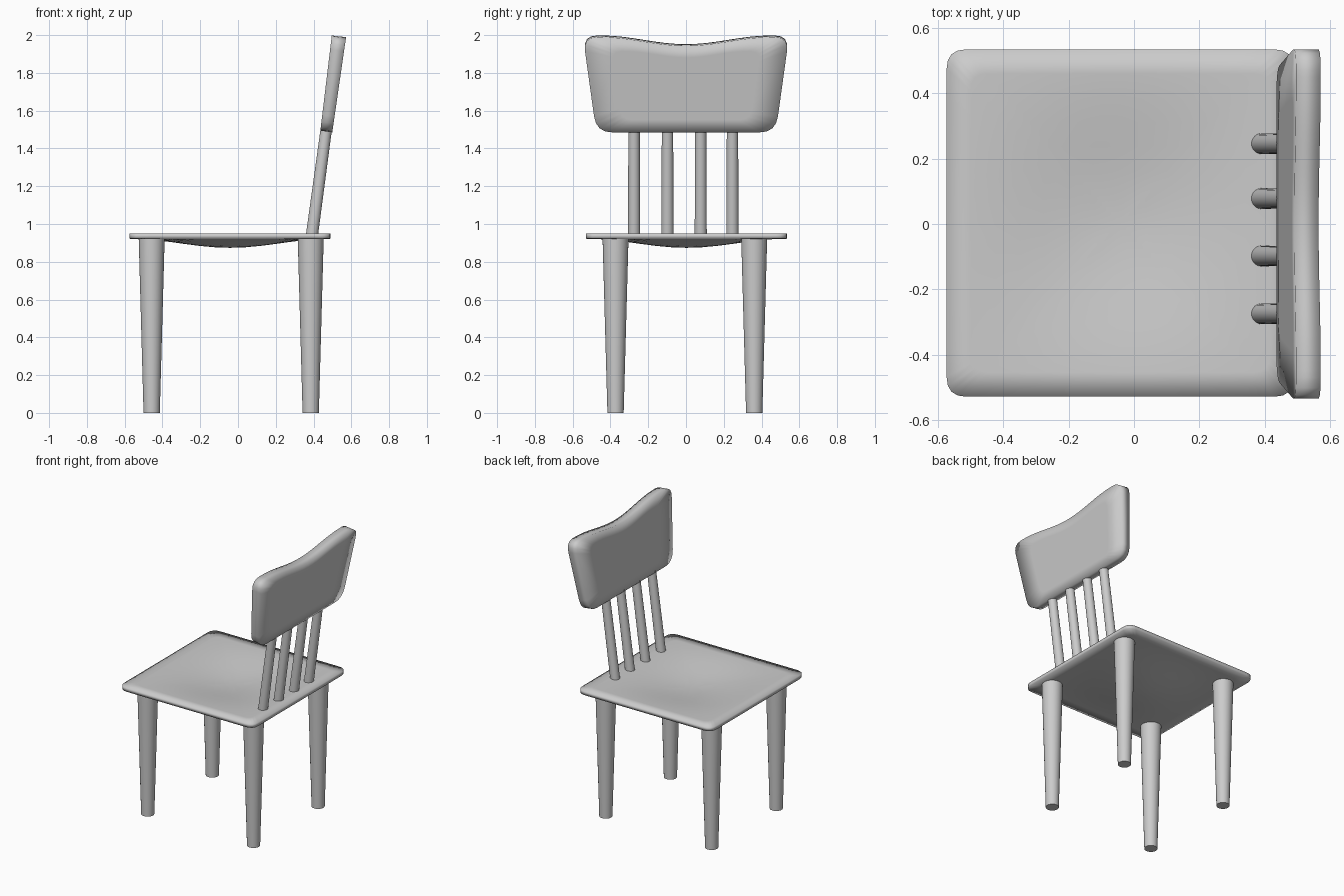
import bpy, bmesh, math
from mathutils import Vector

cube = bpy.data.objects.get("Cube")
if cube:
    bpy.data.objects.remove(cube, do_unlink=True)

grey = bpy.data.materials.new("plain grey")
grey.use_nodes = True
colour = (0.6, 0.6, 0.6, 1)
grey.diffuse_color = colour
grey.node_tree.nodes["Principled BSDF"].inputs["Base Color"].default_value = colour


def finish(name, bm, sharp_angle=None):
    bmesh.ops.recalc_face_normals(bm, faces=bm.faces)
    mesh = bpy.data.meshes.new(name)
    bm.to_mesh(mesh)
    bm.free()
    mesh.materials.append(grey)
    obj = bpy.data.objects.new(name, mesh)
    bpy.context.collection.objects.link(obj)
    bpy.ops.object.select_all(action='DESELECT')
    obj.select_set(True)
    bpy.context.view_layer.objects.active = obj
    if sharp_angle is None:
        bpy.ops.object.shade_smooth()
    else:
        bpy.ops.object.shade_smooth_by_angle(angle=sharp_angle)


def rounded(corners, cuts=1, steps=4):
    """Outline through (x, y, radius) corners, with long edges cut."""
    out = []
    pts = [Vector(c[:2]) for c in corners]
    for i, p in enumerate(pts):
        r = corners[i][2]
        a = p + (pts[i - 1] - p).normalized() * r
        nxt = pts[(i + 1) % len(pts)]
        b = p + (nxt - p).normalized() * r
        if r:
            for k in range(steps + 1):
                t = k / steps
                out.append(a * (1 - t) ** 2 + p * 2 * t * (1 - t) + b * t * t)
        else:
            out.append(p)
        end = nxt + (p - nxt).normalized() * corners[(i + 1) % len(pts)][2]
        out += [b.lerp(end, k / cuts) for k in range(1, cuts)]
    return out


def slab(name, outline, centre, scales, near, far):
    """Closed slab: concentric rings on two surfaces joined by a rim."""
    bm = bmesh.new()
    n = len(outline)
    rims = []
    for surface in (near, far):
        rings = [[bm.verts.new(surface(*(centre + (p - centre) * s)))
                  for p in outline] for s in scales]
        for a, b in zip(rings, rings[1:]):
            for i in range(n):
                j = (i + 1) % n
                bm.faces.new((a[i], a[j], b[j], b[i]))
        mid = bm.verts.new(surface(*centre))
        for i in range(n):
            bm.faces.new((rings[-1][i], rings[-1][(i + 1) % n], mid))
        rims.append(rings[0])
    for i in range(n):
        j = (i + 1) % n
        bm.faces.new((rims[0][i], rims[0][j], rims[1][j], rims[1][i]))
    finish(name, bm)


def rod(name, start, end, r1, r2):
    start, end = Vector(start), Vector(end)
    bm = bmesh.new()
    bmesh.ops.create_cone(bm, cap_ends=True, segments=32, radius1=r1, radius2=r2,
                          depth=(end - start).length)
    turn = (end - start).to_track_quat('Z', 'Y').to_matrix().to_4x4()
    bmesh.ops.transform(bm, matrix=turn, verts=bm.verts)
    bmesh.ops.translate(bm, vec=(start + end) / 2, verts=bm.verts)
    finish(name, bm, math.radians(40))


# Dished seat
SEAT = Vector((-0.042, 0.003))
HALF = 0.532


def dip(x, y):
    u, v = (x - SEAT.x) / HALF, (y - SEAT.y) / HALF
    return 0.048 * (math.cos(u * math.pi / 2) * math.cos(v * math.pi / 2)) ** 2


seat_corners = [(SEAT.x + a * HALF, SEAT.y + b * HALF, 0.06)
                for a, b in ((-1, -1), (1, -1), (1, 1), (-1, 1))]
slab("seat", rounded(seat_corners, cuts=10), SEAT,
     (1, 0.86, 0.72, 0.58, 0.44, 0.3, 0.15),
     lambda x, y: (x, y, 0.95 - dip(x, y)),
     lambda x, y: (x, y, 0.922 - dip(x, y)))

# Leaning backrest with a hollowed top edge
top_edge = []
for k in range(-8, 9):
    t = k / 8
    top_edge.append((0.45 * t, 1.952 + 0.046 * math.sin(t * math.pi / 2) ** 2, 0))
back_corners = ([(-0.545, 1.998, 0.075)] + top_edge +
                [(0.545, 1.998, 0.075), (0.475, 1.494, 0.085), (-0.475, 1.494, 0.085)])
slab("backrest", rounded(back_corners), Vector((0, 1.73)), (1, 0.72),
     lambda y, z: (0.436 + 0.12 * (z - 1.494), y, z),
     lambda y, z: (0.499 + 0.145 * (z - 1.494), y, z - 0.009))

# Back spindles
for i, y in enumerate((-0.275, -0.098, 0.078, 0.246)):
    rod(f"spindle_{i + 1}", (0.39, y, 0.93), (0.471, y, 1.53), 0.032, 0.03)

# Tapered legs
for end, x in (("front", -0.457), ("rear", 0.385)):
    for side, y in (("right", -0.373), ("left", 0.361)):
        rod(f"{end}_{side}_leg", (x, y, 0), (x, y, 0.935), 0.043, 0.069)
